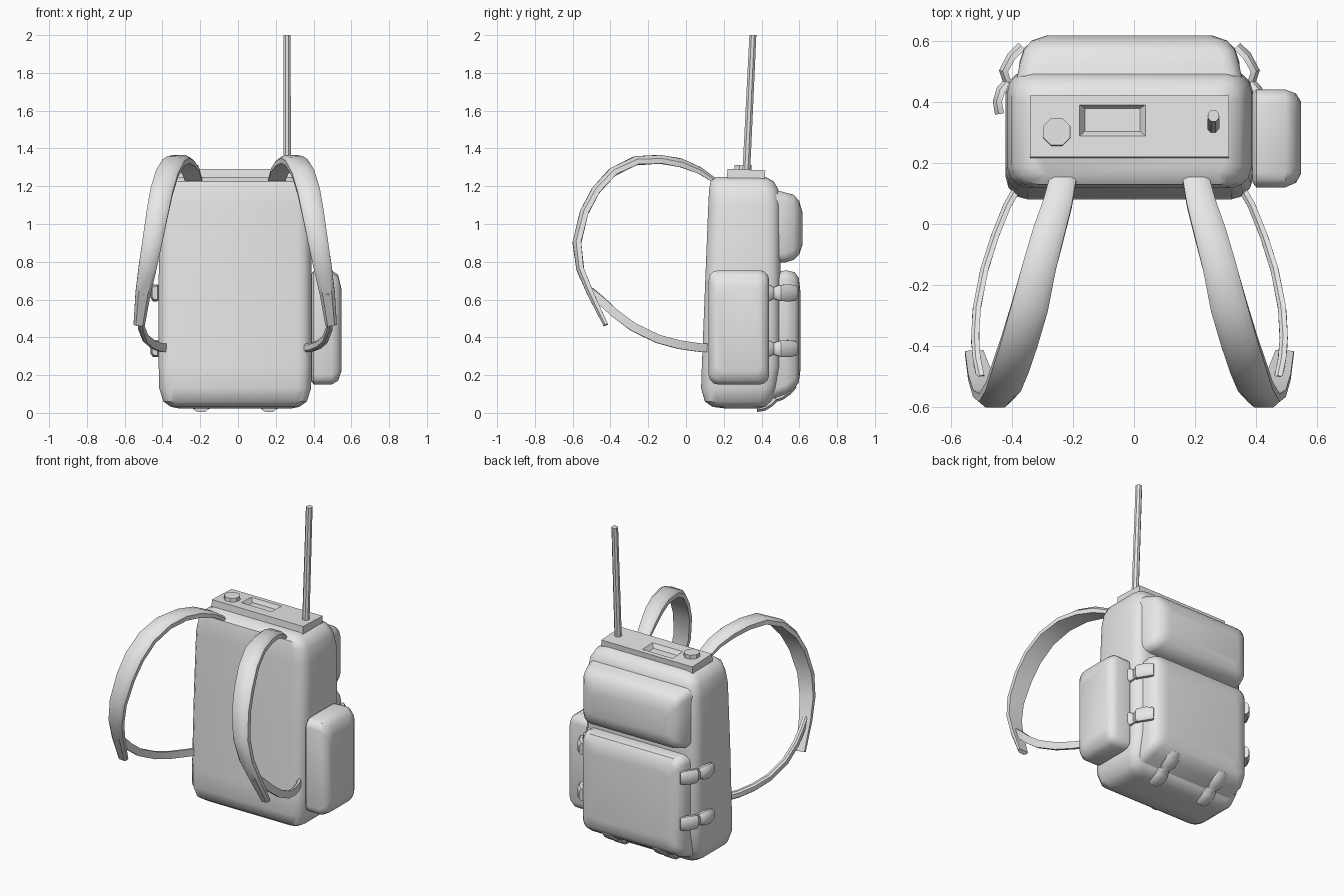
import bpy, bmesh, math
from mathutils import Vector

if "Cube" in bpy.data.objects:
    bpy.data.objects.remove(bpy.data.objects["Cube"])

CX = -0.015  # centre line of the pack

grey = bpy.data.materials.new("light grey")
grey.use_nodes = True
grey.diffuse_color = (0.8, 0.8, 0.8, 1)
grey.node_tree.nodes["Principled BSDF"].inputs["Base Color"].default_value = (0.8, 0.8, 0.8, 1)


def loft(name, rings, angle=40):
    """Skin a list of equal-length point rings and cap both ends."""
    bm = bmesh.new()
    vs = [[bm.verts.new(p) for p in ring] for ring in rings]
    n = len(vs[0])
    for a, b in zip(vs, vs[1:]):
        for i in range(n):
            bm.faces.new((a[i], a[(i + 1) % n], b[(i + 1) % n], b[i]))
    bm.faces.new(vs[0])
    bm.faces.new(vs[-1])
    bmesh.ops.recalc_face_normals(bm, faces=bm.faces)
    mesh = bpy.data.meshes.new(name)
    bm.to_mesh(mesh)
    bm.free()
    obj = bpy.data.objects.new(name, mesh)
    bpy.context.collection.objects.link(obj)
    mesh.materials.append(grey)
    bpy.ops.object.select_all(action='DESELECT')
    obj.select_set(True)
    bpy.context.view_layer.objects.active = obj
    if angle:
        bpy.ops.object.shade_smooth_by_angle(angle=math.radians(angle))
    return obj


def rounded(a0, a1, b0, b1, r, seg=3):
    """Rounded rectangle as 2D points."""
    pts = []
    for k, (ca, cb) in enumerate([(a1 - r, b1 - r), (a0 + r, b1 - r), (a0 + r, b0 + r), (a1 - r, b0 + r)]):
        for s in range(seg + 1):
            t = math.pi / 2 * (k + s / seg)
            pts.append((ca + r * math.cos(t), cb + r * math.sin(t)))
    return pts


def ribbon(name, path, width_dir, widths, thick, angle=40):
    """Padded strap along a path, slightly crowned on its outer side."""
    pts = [Vector(p) for p in path]
    section = [(-.5, -.5), (.5, -.5), (.5, .1), (.3, .5), (-.3, .5), (-.5, .1)]
    rings = []
    for i, p in enumerate(pts):
        t = (pts[min(i + 1, len(pts) - 1)] - pts[max(i - 1, 0)]).normalized()
        w = Vector(width_dir)
        w = (w - w.dot(t) * t).normalized()
        n = t.cross(w)
        th = thick[i] if isinstance(thick, list) else thick
        rings.append([p + w * a * widths[i] + n * b * th for a, b in section])
    return loft(name, rings, angle)


def tube(name, start, end, r0, r1, sides=8):
    rings = []
    for c, r in ((start, r0), (end, r1)):
        rings.append([(c[0] + r * math.cos(2 * math.pi * (i + .5) / sides),
                       c[1] + r * math.sin(2 * math.pi * (i + .5) / sides), c[2]) for i in range(sides)])
    return loft(name, rings)


# Main bag: horizontal rings (z, half width, front y, back y, corner radius)
body = [(.022, .29, .22, .38, .04), (.032, .34, .14, .42, .05), (.06, .38, .10, .45, .06),
        (.13, .402, .08, .48, .07), (.25, .405, .084, .50, .07), (.70, .405, .102, .50, .07),
        (1.10, .400, .118, .50, .07), (1.18, .385, .122, .49, .07), (1.225, .36, .13, .465, .06),
        (1.25, .31, .16, .42, .04)]
loft("main_bag", [[(x, y, z) for x, y in rounded(CX - h, CX + h, y0, y1, r)] for z, h, y0, y1, r in body])


# Back pockets: rings stacked outward (y, half width, bottom z, top z, radius)
def back_pocket(name, rows):
    loft(name, [[(a, y, b) for a, b in rounded(CX - h, CX + h, z0, z1, r)] for y, h, z0, z1, r in rows])


back_pocket("upper_pocket", [(.44, .375, .80, 1.19, .05), (.52, .36, .795, 1.168, .05),
                             (.57, .345, .81, 1.155, .05), (.60, .32, .84, 1.12, .05), (.617, .27, .89, 1.06, .04)])
back_pocket("lower_pocket", [(.42, .365, .06, .735, .05), (.53, .36, .10, .755, .05),
                             (.575, .345, .13, .745, .05), (.597, .32, .16, .715, .05), (.605, .27, .22, .65, .04)])

# Side pouch: rings stacked outward (x, front y, back y, bottom z, top z, radius)
pouch = [(.388, .135, .425, .17, .735, .04), (.40, .12, .44, .15, .752, .05), (.495, .12, .44, .15, .755, .05),
         (.53, .135, .427, .17, .73, .05), (.547, .165, .40, .22, .66, .04)]
loft("side_pouch", [[(x, a, b) for a, b in rounded(y0, y1, z0, z1, r)] for x, y0, y1, z0, z1, r in pouch])


# Radio panel with a recessed window, leaning back slightly
def rect(x0, x1, y0, y1, z):
    return [(x, y, z - (y - .32) * .04) for x, y in ((x0, y0), (x1, y0), (x1, y1), (x0, y1))]


loft("radio_panel", [rect(-.34, .31, .215, .415, 1.225), rect(-.34, .31, .22, .42, 1.288),
                     rect(-.178, .037, .288, .39, 1.288), rect(-.16, .02, .303, .378, 1.262)], 0)
tube("radio_knob", (-.253, .30, 1.27), (-.253, .302, 1.312), .05, .048)
tube("antenna", (.26, .318, 1.25), (.26, .354, 2.0), .022, .02)

# Mirrored straps: paths use distance from the centre line
shoulder = [(.215, .16, 1.225), (.235, .07, 1.285), (.265, -.03, 1.325), (.295, -.14, 1.343), (.325, -.27, 1.335),
            (.36, -.39, 1.275), (.39, -.48, 1.175), (.412, -.54, 1.06), (.44, -.578, .90),
            (.465, -.56, .76), (.488, -.505, .63), (.508, -.425, .465)]
shoulder_w = [.085, .095, .105, .11, .12, .12, .12, .115, .105, .095, .08, .06]
shoulder_t = [.025, .035] + [.045] * 7 + [.04, .035, .025]
lower = [(.36, .13, .342), (.40, .06, .347), (.44, -.04, .362), (.475, -.15, .392), (.50, -.28, .455),
         (.505, -.38, .53), (.498, -.45, .595), (.485, -.51, .645)]
clip_xy = [(.425, .36), (.432, .40), (.420, .44), (.400, .465), (.412, .50), (.385, .55), (.352, .582)]
clip_w = [.07, .09, .085, .06, .085, .09, .075]
base_yz = [(.375, .02), (.415, .026), (.45, .048), (.475, .072), (.505, .082), (.545, .11), (.575, .145)]

for side, s in (("left", 1), ("right", -1)):
    def mirrored(path):
        return [(CX + s * x, y, z) for x, y, z in path]

    ribbon(side + "_shoulder_strap", mirrored(shoulder), (1, 0, 0), shoulder_w, shoulder_t)
    ribbon(side + "_lower_strap", mirrored(lower), (0, 0, 1), [.045] * len(lower), .026)
    # Closing straps on the pocket flanks and under its base
    for level, z in (("upper", .635), ("lower", .34)):
        ribbon(f"{side}_{level}_clip", mirrored([(x, y, z) for x, y in clip_xy]), (0, 0, s), clip_w, .03)
    ribbon(side + "_base_clip", mirrored([(.18, y, z) for y, z in base_yz]), (1, 0, 0), clip_w, .03)
